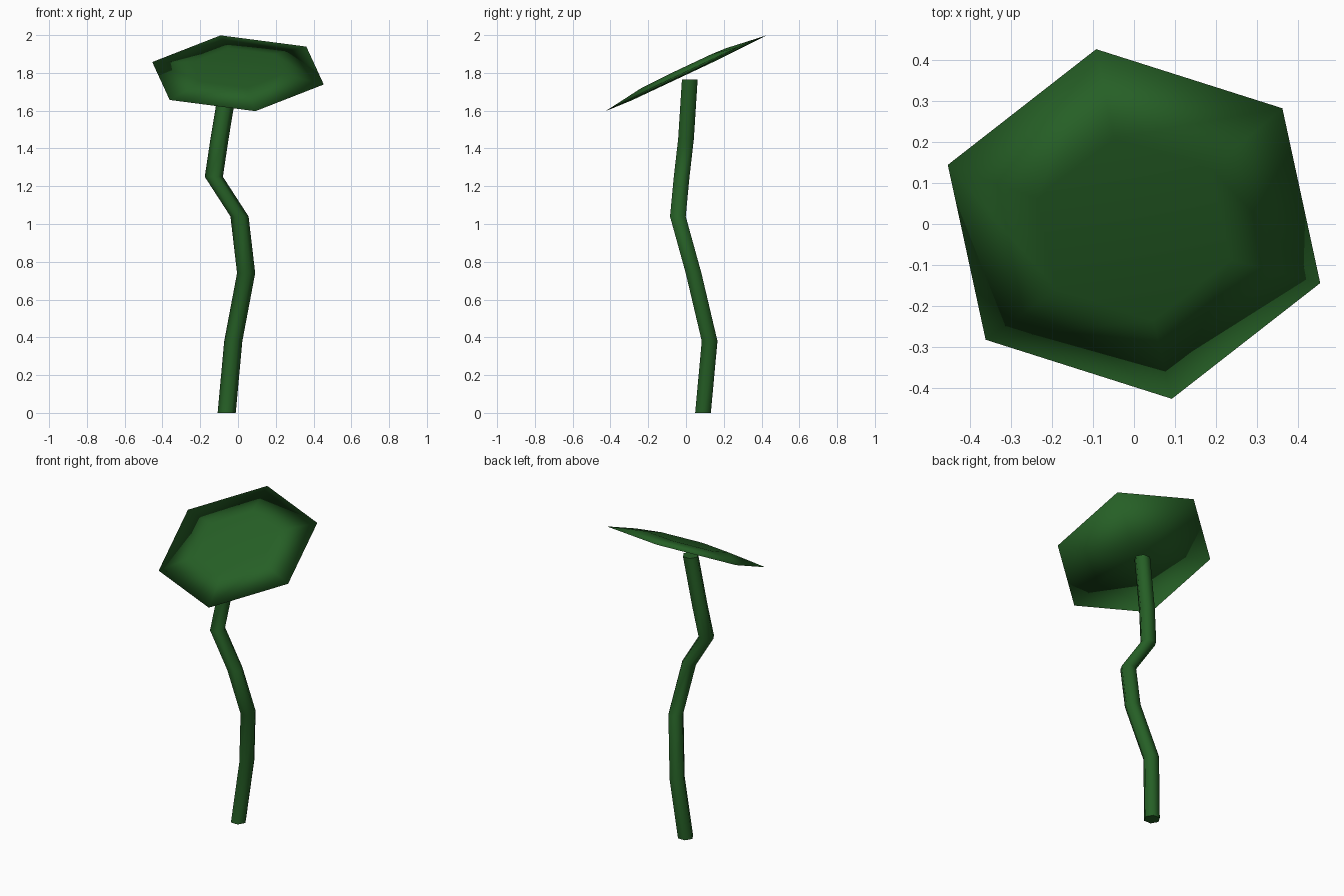
import bpy
import bmesh
from math import cos, sin, tau
from mathutils import Vector

cube = bpy.data.objects.get("Cube")
if cube:
    bpy.data.objects.remove(cube, do_unlink=True)

# One dark leaf green
green = bpy.data.materials.new("dark green")
green.use_nodes = True
colour = (0.019, 0.115, 0.019, 1)
green.diffuse_color = colour
green.node_tree.nodes["Principled BSDF"].inputs["Base Color"].default_value = colour

SIDES = 6


def ring(bm, centre, u, w, radius):
    """Hexagon of vertices in the plane spanned by u and w."""
    return [bm.verts.new(centre + radius * (u * cos(tau * i / SIDES) + w * sin(tau * i / SIDES)))
            for i in range(SIDES)]


def bridge(bm, a, b):
    for i in range(SIDES):
        j = (i + 1) % SIDES
        bm.faces.new((a[i], a[j], b[j], b[i]))


def fan(bm, loop, point):
    tip = bm.verts.new(point)
    for i in range(SIDES):
        bm.faces.new((loop[i], loop[(i + 1) % SIDES], tip))


def finish(bm, name):
    bmesh.ops.recalc_face_normals(bm, faces=bm.faces)
    mesh = bpy.data.meshes.new(name)
    bm.to_mesh(mesh)
    bm.free()
    mesh.materials.append(green)
    obj = bpy.data.objects.new(name, mesh)
    bpy.context.collection.objects.link(obj)
    return obj


# Crooked stem: level hexagon rings along a path
path = [(-0.06, 0.09, 0), (-0.025, 0.125, 0.38), (0.043, 0.04, 0.74), (0.008, -0.043, 1.04),
        (-0.128, -0.023, 1.25), (-0.098, 0, 1.45), (-0.046, 0.02, 1.765)]
bm = bmesh.new()
rings = [ring(bm, Vector(p), Vector((1, 0, 0)), Vector((0, 1, 0)), 0.048) for p in path]
for low, high in zip(rings, rings[1:]):
    bridge(bm, low, high)
bm.faces.new(rings[0])
bm.faces.new(rings[-1])
stem = finish(bm, "stem")
bpy.context.view_layer.objects.active = stem
stem.select_set(True)
bpy.ops.object.shade_smooth_by_angle(angle=1.2)

# Tilted leaf: thin hexagonal lens with a raised flat top
normal = Vector((-0.02, -0.475, 1)).normalized()
u = Vector((-0.092, 0.425, 0.2)).normalized()
w = normal.cross(u)
centre = Vector((0, 0, 1.798))
bm = bmesh.new()
rim = ring(bm, centre, u, w, 0.48)
top = ring(bm, centre + normal * 0.03, u, w, 0.25)
bridge(bm, rim, top)
fan(bm, top, centre + normal * 0.03)
fan(bm, rim, centre - normal * 0.006)
leaf = finish(bm, "leaf")
leaf.data.shade_smooth()
